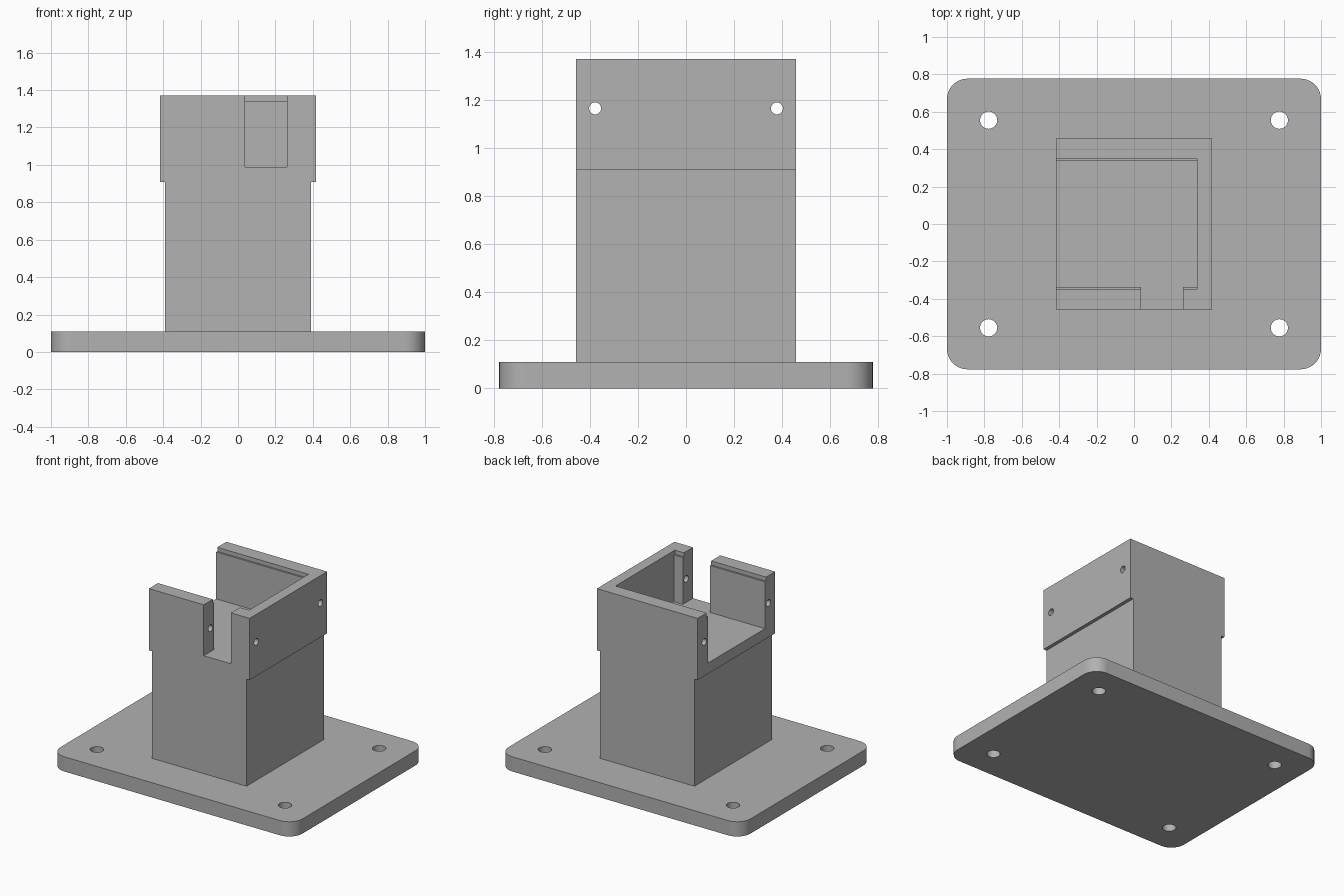
import bpy, bmesh, math
from mathutils import Matrix, Vector

cube = bpy.data.objects.get("Cube")
if cube:
    bpy.data.objects.remove(cube, do_unlink=True)

grey = bpy.data.materials.new("plain grey")
grey.use_nodes = True
GREY = (0.445, 0.445, 0.445, 1)
grey.diffuse_color = GREY
grey.node_tree.nodes["Principled BSDF"].inputs["Base Color"].default_value = GREY


def make(name, bm):
    mesh = bpy.data.meshes.new(name)
    bm.to_mesh(mesh)
    bm.free()
    obj = bpy.data.objects.new(name, mesh)
    bpy.context.collection.objects.link(obj)
    mesh.materials.append(grey)
    return obj


def box(name, low, high):
    low, high = Vector(low), Vector(high)
    bm = bmesh.new()
    place = Matrix.Translation((low + high) / 2) @ Matrix.Diagonal((*(high - low), 1))
    bmesh.ops.create_cube(bm, size=1, matrix=place)
    return make(name, bm)


def rod(name, centre, radius, length, axis):
    bm = bmesh.new()
    turn = Matrix.Rotation(math.pi / 2, 4, "Y") if axis == "X" else Matrix()
    bmesh.ops.create_cone(bm, cap_ends=True, segments=32, radius1=radius, radius2=radius,
                          depth=length, matrix=Matrix.Translation(centre) @ turn)
    return make(name, bm)


def combine(target, others, operation):
    for other in others:
        mod = target.modifiers.new(other.name, "BOOLEAN")
        mod.operation, mod.solver, mod.object = operation, "EXACT", other
        bpy.context.view_layer.objects.active = target
        bpy.ops.object.modifier_apply(modifier=mod.name)
        bpy.data.objects.remove(other, do_unlink=True)


BASE_TOP, HEAD_BOTTOM, FLOOR, LEDGE, TOP = 0.11, 0.909, 0.99, 1.34, 1.37
HEAD_X, DEPTH, WALL = 0.416, 0.457, 0.337

# Base plate with rounded corners and four bolt holes
base = box("base_plate", (-1, -0.777, 0), (1, 0.777, BASE_TOP))
bm = bmesh.new()
bm.from_mesh(base.data)
corners = [e for e in bm.edges if abs(e.verts[0].co.z - e.verts[1].co.z) > 0.05]
bmesh.ops.bevel(bm, geom=corners, offset=0.11, segments=10, profile=0.5, affect="EDGES")
bm.to_mesh(base.data)
bm.free()
combine(base, [rod("bolt_hole", (x, y, 0.05), 0.046, 0.4, "Z")
               for x in (-0.777, 0.777) for y in (-0.555, 0.555)], "DIFFERENCE")

# Solid post
post = box("post", (-0.39, -DEPTH, BASE_TOP), (0.39, DEPTH, HEAD_BOTTOM))

# Head: open on one side, with a lid ledge, a front notch and pin holes
head = box("head", (-HEAD_X, -DEPTH, HEAD_BOTTOM), (HEAD_X, DEPTH, TOP))
cutters = [
    box("pocket", (-0.6, -WALL, FLOOR), (WALL, WALL, 1.6)),
    box("lid_ledge", (-0.6, -0.35, LEDGE), (WALL, 0.35, 1.6)),
    box("front_notch", (0.037, -0.6, FLOOR), (0.262, -0.2, 1.6)),
]
cutters += [rod("pin_hole", (0, y, 1.165), 0.025, 1.2, "X") for y in (-0.378, 0.378)]
combine(head, cutters, "DIFFERENCE")

for obj in (base, post, head):
    bpy.ops.object.select_all(action="DESELECT")
    obj.select_set(True)
    bpy.context.view_layer.objects.active = obj
    bpy.ops.object.shade_smooth_by_angle(angle=math.radians(30))
